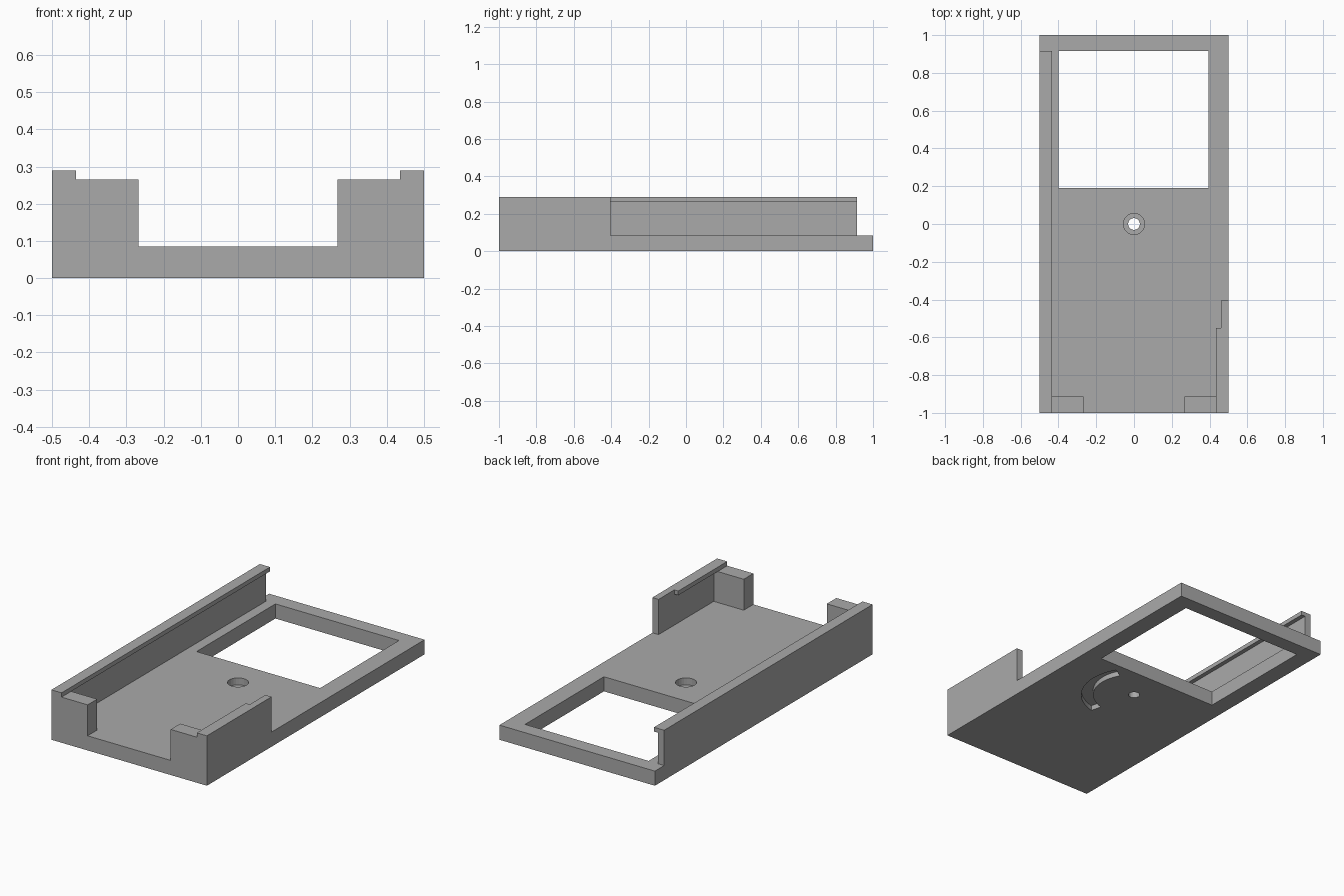
import bpy, bmesh, math
from mathutils import Vector

cube = bpy.data.objects.get("Cube")
if cube:
    bpy.data.objects.remove(cube, do_unlink=True)

grey = bpy.data.materials.new("plain_grey")
grey.use_nodes = True
GREY = (0.4, 0.4, 0.4, 1)
grey.diffuse_color = GREY
grey.node_tree.nodes["Principled BSDF"].inputs["Base Color"].default_value = GREY


def prism(name, outline, direction):
    """Extrude a closed outline of 3D points along a direction."""
    bm = bmesh.new()
    face = bm.faces.new([bm.verts.new(p) for p in outline])
    swept = bmesh.ops.extrude_face_region(bm, geom=[face])["geom"]
    moved = [g for g in swept if isinstance(g, bmesh.types.BMVert)]
    bmesh.ops.translate(bm, verts=moved, vec=Vector(direction))
    bmesh.ops.recalc_face_normals(bm, faces=bm.faces)
    mesh = bpy.data.meshes.new(name)
    bm.to_mesh(mesh)
    bm.free()
    mesh.materials.append(grey)
    obj = bpy.data.objects.new(name, mesh)
    bpy.context.collection.objects.link(obj)
    return obj


def box(name, x0, x1, y0, y1, z0, z1):
    return prism(name, [(x0, y0, z0), (x1, y0, z0), (x1, y1, z0), (x0, y1, z0)],
                 (0, 0, z1 - z0))


def arc(radius, start, end, steps, z):
    angles = [math.radians(start + (end - start) * i / steps) for i in range(steps + 1)]
    return [(radius * math.cos(a), radius * math.sin(a), z) for a in angles]


def cut(target, cutter):
    mod = target.modifiers.new(cutter.name, 'BOOLEAN')
    mod.operation = 'DIFFERENCE'
    mod.solver = 'EXACT'
    mod.object = cutter
    cutter.hide_render = True
    cutter.display_type = 'WIRE'
    cutter.hide_set(True)


FLOOR, LIP, TOP = 0.085, 0.265, 0.29

# Base plate with window, stepped screw hole and curved slot underneath
plate = box("base_plate", -0.5, 0.5, -1, 1, 0, FLOOR)
cut(plate, box("window_cutter", -0.4, 0.395, 0.19, 0.915, -0.1, 0.2))
cut(plate, prism("hole_cutter", arc(0.031, 0, 345, 23, -0.1), (0, 0, 0.3)))
cut(plate, prism("counterbore_cutter", arc(0.056, 0, 345, 23, 0.045), (0, 0, 0.1)))
slot = arc(0.225, -76, 30, 20, -0.05) + arc(0.29, 30, -76, 20, -0.05)
cut(plate, prism("curved_slot_cutter", slot, (0, 0, 0.08)))


# Side walls with an inward lip along the top
def lipped_wall(name, side, y0, y1):
    section = [(0.5, FLOOR), (0.5, TOP), (0.435, TOP), (0.435, LIP), (0.46, LIP), (0.46, FLOOR)]
    return prism(name, [(side * x, y0, z) for x, z in section], (0, y1 - y0, 0))


lipped_wall("right_wall", -1, -1, 0.915)
lipped_wall("left_wall", 1, -1, -0.55)
box("left_wall_end", 0.46, 0.5, -0.55, -0.405, FLOOR, TOP)

# Front corner posts flanking the opening
for name, side in (("right_post", -1), ("left_post", 1)):
    x0, x1 = sorted((side * 0.267, side * 0.46))
    box(name, x0, x1, -1, -0.912, FLOOR, LIP)
